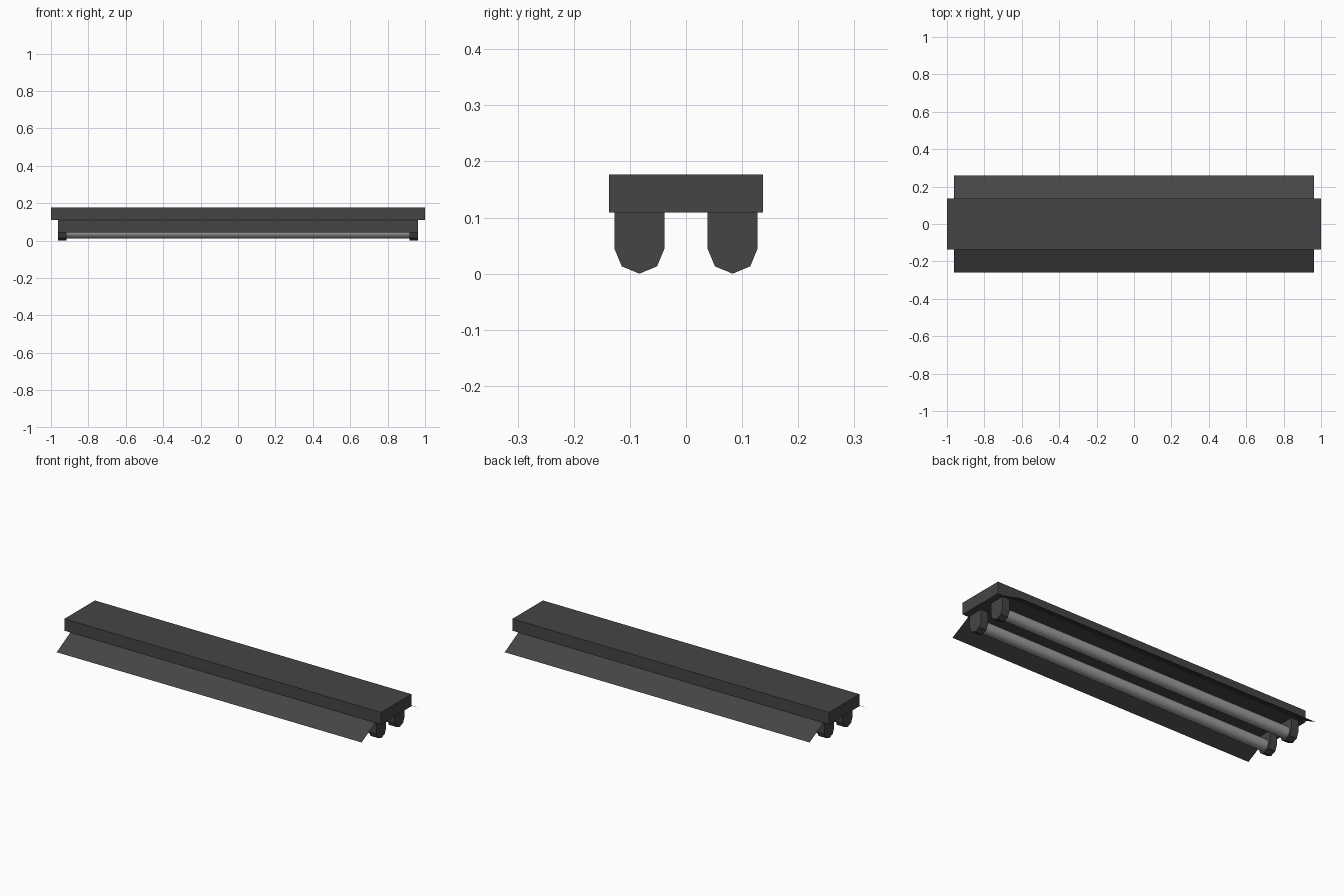
import bpy, math

if "Cube" in bpy.data.objects:
    bpy.data.objects.remove(bpy.data.objects["Cube"])

HALF_X = 0.963      # half length of lamp holders and reflectors
HOLDER_IN = 0.917   # inner face of the lamp holders
TUBE_Y, TUBE_Z = 0.083, 0.044


def material(name, value):
    m = bpy.data.materials.new(name)
    m.diffuse_color = (value, value, value, 1)
    m.use_nodes = True
    m.node_tree.nodes["Principled BSDF"].inputs["Base Color"].default_value = m.diffuse_color
    return m


dark = material("dark_metal", 0.06)
light = material("tube_glass", 0.35)


def mesh_object(name, verts, faces, mat):
    me = bpy.data.meshes.new(name)
    me.from_pydata(verts, [], faces)
    ob = bpy.data.objects.new(name, me)
    bpy.context.collection.objects.link(ob)
    me.materials.append(mat)
    return ob


def mirror(ob, x, y):
    # mirror across the world centre
    mod = ob.modifiers.new("mirror", 'MIRROR')
    mod.use_axis = (x, y, False)
    mod.use_mirror_merge = False


# Housing: long flat box
bpy.ops.mesh.primitive_cube_add(size=1, location=(0, 0, 0.143))
housing = bpy.context.object
housing.name = "housing"
housing.scale = (2, 0.274, 0.068)
bpy.ops.object.transform_apply(location=True, rotation=False, scale=True)
housing.data.materials.append(dark)

# Reflector wings: single thin sheets sloping down from the housing
reflector = mesh_object(
    "reflector",
    [(-HALF_X, -0.26, 0.043), (HALF_X, -0.26, 0.043),
     (HALF_X, -0.137, 0.109), (-HALF_X, -0.137, 0.109)],
    [(0, 1, 2, 3)], dark)
mirror(reflector, False, True)

# Lamp holders: straight sides with a half-octagon bottom
r = 0.0445
profile = [(TUBE_Y - r, 0.109)]
for i in range(5):
    a = math.pi + i * math.pi / 4
    profile.append((TUBE_Y + r * math.cos(a), 0.0445 + r * math.sin(a)))
profile.append((TUBE_Y + r, 0.109))
n = len(profile)
verts = [(x, y, z) for x in (HOLDER_IN, HALF_X) for y, z in profile]
faces = [tuple(reversed(range(n))), tuple(range(n, 2 * n))]
faces += [(i, (i + 1) % n, n + (i + 1) % n, n + i) for i in range(n)]
holder = mesh_object("lamp_holder", verts, faces, dark)
mirror(holder, True, True)

# Fluorescent tubes
bpy.ops.mesh.primitive_cylinder_add(
    vertices=16, radius=0.032, depth=2 * HOLDER_IN,
    location=(0, TUBE_Y, TUBE_Z), rotation=(0, math.pi / 2, 0))
tube = bpy.context.object
tube.name = "tube"
bpy.ops.object.transform_apply(location=True, rotation=True, scale=True)
tube.data.materials.append(light)
bpy.ops.object.shade_smooth_by_angle(angle=math.radians(40))
mirror(tube, False, True)
